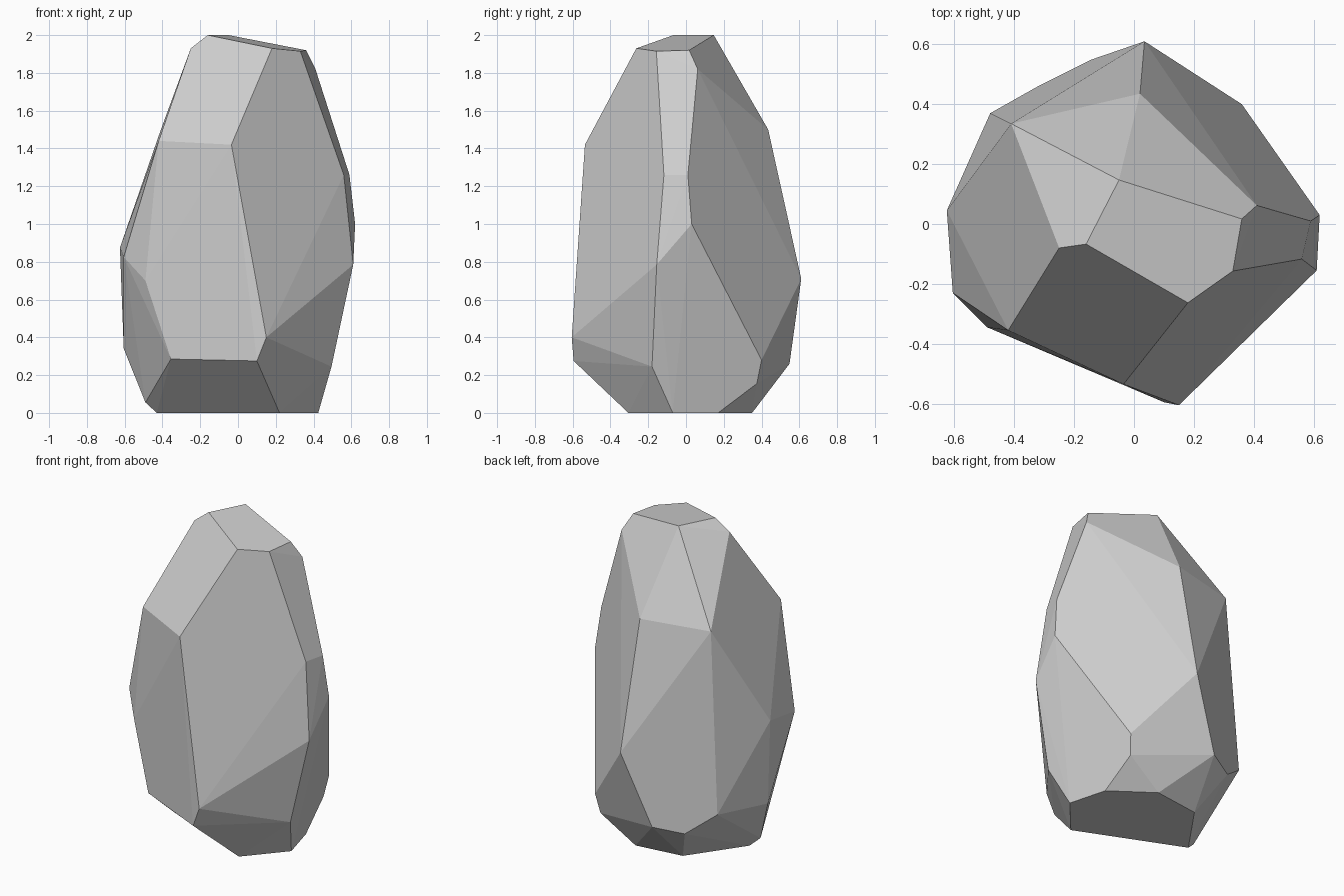
import bpy
import bmesh
import math

default_cube = bpy.data.objects.get("Cube")
if default_cube:
    bpy.data.objects.remove(default_cube, do_unlink=True)


def flat_material(name, grey):
    """One plain colour for both viewport and render."""
    material = bpy.data.materials.new(name)
    material.use_nodes = True
    colour = (grey, grey, grey, 1)
    material.diffuse_color = colour
    shader = material.node_tree.nodes["Principled BSDF"]
    shader.inputs["Base Color"].default_value = colour
    shader.inputs["Roughness"].default_value = 0.9
    return material


def chiselled_stone(name, corner_rings, material):
    """Wrap a faceted convex skin around rings of corner points."""
    bm = bmesh.new()
    for ring in corner_rings:
        for corner in ring:
            bm.verts.new(corner)
    bmesh.ops.convex_hull(bm, input=bm.verts[:])

    # merge the hull triangles into broad flat facets
    bmesh.ops.dissolve_limit(
        bm,
        angle_limit=math.radians(2.5),
        verts=bm.verts[:],
        edges=bm.edges[:],
    )
    bmesh.ops.recalc_face_normals(bm, faces=bm.faces[:])

    mesh = bpy.data.meshes.new(name)
    bm.to_mesh(mesh)
    bm.free()
    for polygon in mesh.polygons:
        polygon.use_smooth = False
    mesh.materials.append(material)
    stone = bpy.data.objects.new(name, mesh)
    bpy.context.collection.objects.link(stone)
    return stone


# tilted top facet and its chipped corners
crown = [
    (-.05, .147, 2), (-.16, -.067, 2), (.18, -.263, 1.93),
    (.33, -.157, 1.915), (.36, .017, 1.92),
    (-.25, -.08, 1.93), (.41, .062, 1.82),
]

# shoulders where the sides start to lean inwards
shoulder = [
    (.02, .435, 1.5), (-.41, .335, 1.495), (-.42, -.355, 1.44),
    (-.035, -.535, 1.42), (.59, .01, 1.26), (.56, -.117, 1.26),
]

# widest part of the stone
belly = [
    (.62, .03, 1), (-.625, .045, .875), (-.605, -.23, .825),
    (.61, -.155, .785), (.035, .61, .71), (-.49, -.345, .7),
    (.15, -.605, .4),
]

# lower break, above the undercut
skirt = [
    (-.48, .37, .36), (-.605, .04, .34), (-.355, -.395, .285),
    (.36, .4, .28), (.1, -.595, .275), (-.145, .548, .26),
    (.495, -.18, .245), (-.315, .463, .23), (.34, .375, .155),
    (-.49, -.05, .055),
]

# flat resting face, as plan positions on the ground
footprint = [
    (-.43, -.025), (.22, -.305), (.425, -.07),
    (.36, .17), (.11, .35), (-.195, .31),
]
foot = [(x, y, 0) for x, y in footprint]

stone_grey = flat_material("stone_grey", 0.62)
chiselled_stone("rock", [crown, shoulder, belly, skirt, foot], stone_grey)
